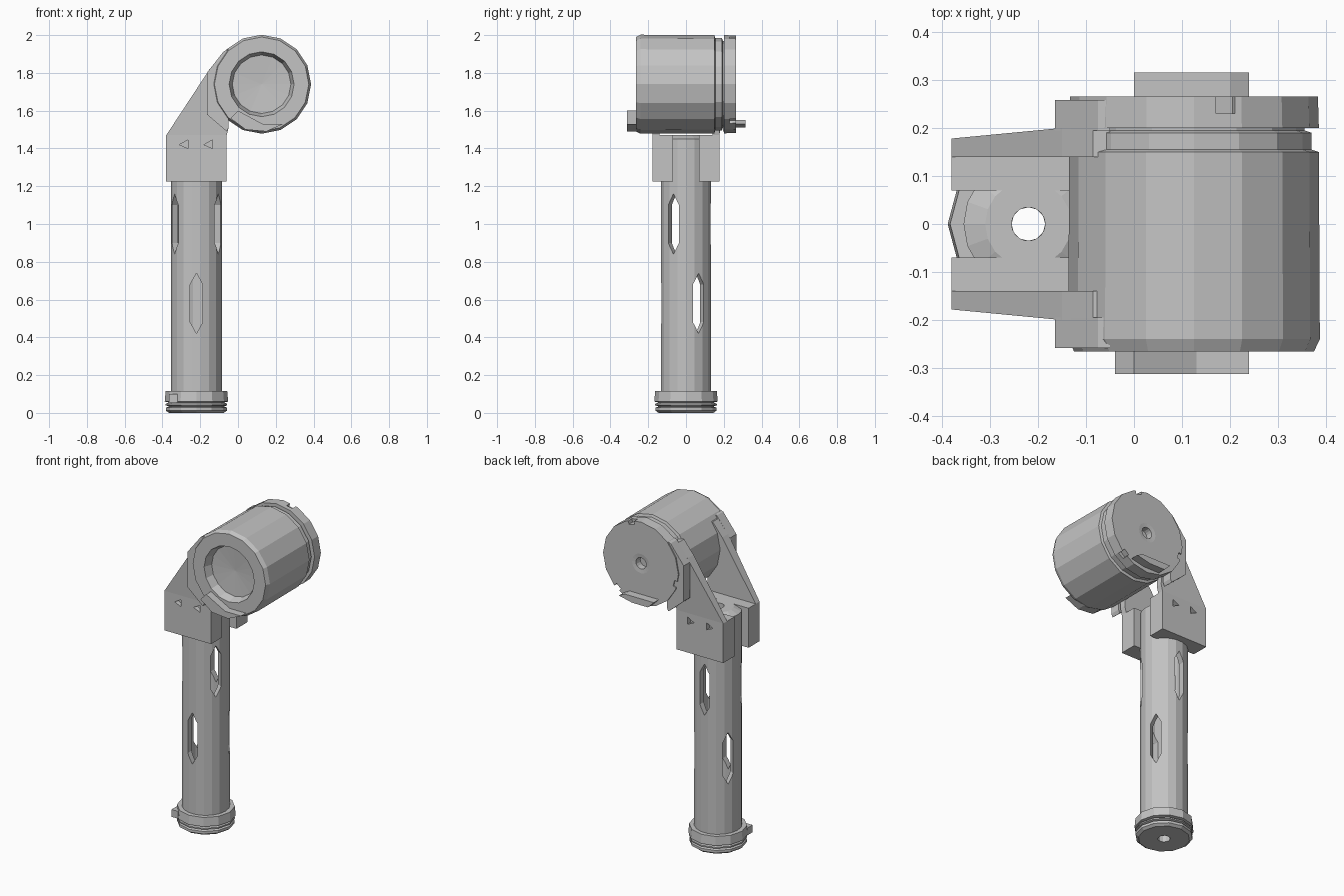
import bpy, bmesh, math
from mathutils import Matrix, Vector

if "Cube" in bpy.data.objects:
    bpy.data.objects.remove(bpy.data.objects["Cube"])

grey = bpy.data.materials.new("plain grey")
grey.use_nodes = True
colour = (0.55, 0.55, 0.55, 1)
grey.diffuse_color = colour
grey.node_tree.nodes["Principled BSDF"].inputs["Base Color"].default_value = colour


def finish(name, bm):
    bmesh.ops.remove_doubles(bm, verts=bm.verts, dist=0.0005)
    bmesh.ops.recalc_face_normals(bm, faces=bm.faces)
    mesh = bpy.data.meshes.new(name)
    bm.to_mesh(mesh)
    bm.free()
    mesh.materials.append(grey)
    ob = bpy.data.objects.new(name, mesh)
    bpy.context.collection.objects.link(ob)
    return ob


def lathe(name, profile, sides, matrix, closed=False):
    """Spin (radius, height) points about z, then place with the matrix."""
    bm = bmesh.new()
    pts = profile + profile[:1] if closed else profile
    vs = [bm.verts.new((r, 0, h)) for r, h in pts]
    edges = [bm.edges.new(p) for p in zip(vs, vs[1:])]
    bmesh.ops.spin(bm, geom=vs + edges, cent=(0, 0, 0), axis=(0, 0, 1),
                   angle=math.tau, steps=sides, use_merge=True)
    bm.transform(matrix)
    return finish(name, bm)


def slab(name, outline, y0, y1):
    """Extrude an x-z outline from y0 to y1."""
    bm = bmesh.new()
    face = bm.faces.new([bm.verts.new((x, y0, z)) for x, z in outline])
    out = bmesh.ops.extrude_face_region(bm, geom=[face])
    for v in out["geom"]:
        if isinstance(v, bmesh.types.BMVert):
            v.co.y = y1
    return finish(name, bm)


def cut(target, cutters):
    for c in cutters:
        mod = target.modifiers.new("cut", "BOOLEAN")
        mod.operation, mod.object, mod.solver = "DIFFERENCE", c, "EXACT"
    bpy.context.view_layer.update()
    done = target.evaluated_get(bpy.context.evaluated_depsgraph_get())
    mesh = bpy.data.meshes.new_from_object(done)
    target.modifiers.clear()
    target.data = mesh
    for c in cutters:
        bpy.data.objects.remove(c)


HX = -0.22
stand = Matrix.Translation((HX, 0, 0))

# Hollow handle tube with a narrowed top
tube = lathe("handle_tube", [(0.1, 0.1), (0.135, 0.1), (0.135, 1.45), (0.09, 1.47),
                             (0.035, 1.47), (0.035, 1.42), (0.1, 1.38)], 18, stand, True)

# Two staggered rows of three pointed slots
slots = []
for z, start in ((0.58, -90), (1.0, -30)):
    for k in range(3):
        s = slab("slot_cutter", [(-0.033, -0.1), (0, -0.16), (0.033, -0.1),
                                 (0.033, 0.1), (0, 0.16), (-0.033, 0.1)], 0.06, 0.2)
        s.data.transform(Matrix.Translation((HX, 0, z))
                         @ Matrix.Rotation(math.radians(start + 120 * k - 90), 4, "Z"))
        slots.append(s)
cut(tube, slots)

# Screw-on base with a groove
lathe("base_cap", [(0.035, 0), (0.145, 0), (0.162, 0.012), (0.162, 0.028), (0.145, 0.034),
                   (0.163, 0.04), (0.163, 0.048), (0.145, 0.055), (0.168, 0.06),
                   (0.163, 0.115), (0.1, 0.115), (0.1, 0.06), (0.035, 0.06)], 12, stand, True)
slab("base_peg", [(-0.365, 0.055), (-0.32, 0.055), (-0.32, 0.1), (-0.365, 0.1)], -0.13, -0.08)

# Drum head lying along y, with a dished front and a socket in the back
lay = Matrix.Translation((0.125, 0, 1.74)) @ Matrix.Rotation(math.radians(-90), 4, "X")
lathe("drum", [(0, -0.205), (0.155, -0.215), (0.172, -0.265), (0.25, -0.265), (0.262, -0.24),
               (0.26, 0.15), (0.245, 0.155), (0.245, 0.19), (0.23, 0.195),
               (0.23, 0.21), (0, 0.21)], 16, lay)
back = lathe("back_plate", [(0, 0.2), (0.26, 0.2), (0.258, 0.265), (0.06, 0.265),
                            (0.035, 0.262), (0.035, 0.22), (0, 0.22)], 16, lay)
notches = []
for a in (50, 165, 285):
    n = slab("notch_cutter", [(0.235, -0.02), (0.3, -0.02), (0.3, 0.02), (0.235, 0.02)], 0.23, 0.3)
    n.data.transform(Matrix.Translation((0.125, 0, 1.74))
                     @ Matrix.Rotation(math.radians(a), 4, "Y"))
    notches.append(n)
cut(back, notches)

# Lips below the drum ends
lip = [(-0.04, 1.56), (0.0, 1.6), (0.13, 1.53), (0.24, 1.53), (0.15, 1.49), (0.04, 1.5)]
slab("front_lip", lip, -0.25, -0.312)
slab("back_lip", [(0.0, 1.55), (0.2, 1.55), (0.24, 1.53), (0.15, 1.51), (0.04, 1.51)], 0.25, 0.315)

# Clamp blocks and slanted arms, one on each side
for side, name in ((-1, "front"), (1, "back")):
    block = slab(name + "_clamp", [(-0.38, 1.225), (-0.06, 1.225), (-0.06, 1.47), (-0.38, 1.47)],
                 side * 0.07, side * 0.178)
    holes = [slab("screw_cutter", [(x - 0.025, 1.42), (x + 0.02, 1.4), (x + 0.02, 1.445)],
                  side * 0.15, side * 0.2) for x in (HX - 0.065, HX + 0.065)]
    cut(block, holes)
    arm = slab(name + "_arm", [(-0.38, 1.47), (-0.06, 1.47), (-0.05, 1.51), (-0.05, 1.9),
                               (-0.085, 1.9), (-0.15, 1.82)], side * 0.14, side * 0.178)
    for v in arm.data.vertices:
        if v.co.z > 1.6 and abs(v.co.y) > 0.16:
            v.co.y = side * 0.2
    slab(name + "_ear", [(-0.165, 1.58), (-0.06, 1.49), (-0.05, 1.51), (-0.05, 1.925),
                         (-0.075, 1.915), (-0.165, 1.8)], side * 0.195, side * 0.258)
